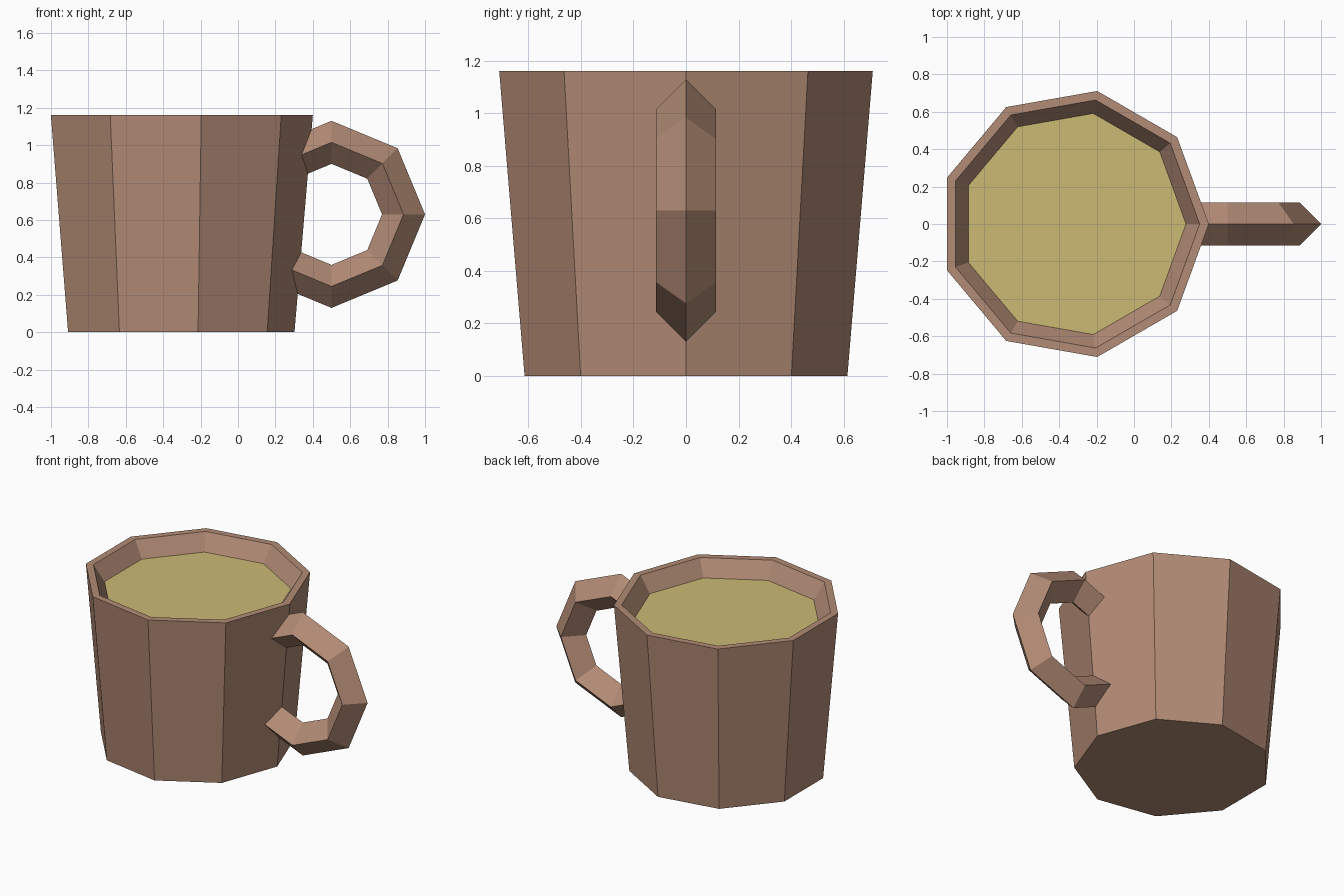
import bpy
import bmesh
from math import cos, sin, radians, tau

cube = bpy.data.objects.get("Cube")
if cube:
    bpy.data.objects.remove(cube, do_unlink=True)

SIDES = 9
MUG_X = -0.322
LIQUID_Z, LIQUID_R = 1.05, 0.60


def make_material(name, rgb):
    mat = bpy.data.materials.new(name)
    mat.use_nodes = True
    mat.diffuse_color = (*rgb, 1)
    bsdf = mat.node_tree.nodes["Principled BSDF"]
    bsdf.inputs["Base Color"].default_value = (*rgb, 1)
    bsdf.inputs["Roughness"].default_value = 0.9
    return mat


def loft(name, rings, mat):
    """Skin a list of point rings with quads and cap both ends."""
    bm = bmesh.new()
    loops = [[bm.verts.new(p) for p in ring] for ring in rings]
    count = len(loops[0])
    for a, b in zip(loops, loops[1:]):
        for i in range(count):
            j = (i + 1) % count
            bm.faces.new((a[i], a[j], b[j], b[i]))
    bm.faces.new(loops[0][::-1])
    if len(loops) > 1:
        bm.faces.new(loops[-1])
        bmesh.ops.recalc_face_normals(bm, faces=bm.faces)
    elif bm.faces[:][0].normal.z < 0 or len(loops) == 1:
        bmesh.ops.reverse_faces(bm, faces=bm.faces[:])
    mesh = bpy.data.meshes.new(name)
    bm.to_mesh(mesh)
    bm.free()
    mesh.materials.append(mat)
    obj = bpy.data.objects.new(name, mesh)
    bpy.context.collection.objects.link(obj)
    return obj


def mug_ring(radius, z):
    angles = [tau * i / SIDES for i in range(SIDES)]
    return [(MUG_X + radius * cos(a), radius * sin(a), z) for a in angles]


def handle_ring(angle, major=0.385, minor=0.115):
    """Diamond section of the handle at one angle around its centre."""
    points = []
    for k in range(4):
        r = major + minor * cos(tau * k / 4)
        points.append((0.5 + r * cos(angle), minor * sin(tau * k / 4), 0.63 + r * sin(angle)))
    return points


clay = make_material("brown clay", (0.445, 0.258, 0.178))
drink = make_material("pale yellow drink", (0.597, 0.491, 0.174))

# Mug wall: outside, rim, inside and floor
profile = [(0.624, 0), (0.722, 1.16), (0.673, 1.16), (LIQUID_R, LIQUID_Z), (0.55, 0.08)]
loft("mug_body", [mug_ring(r, z) for r, z in profile], clay)

# Drink surface
loft("drink_surface", [mug_ring(LIQUID_R, LIQUID_Z)], drink)

# Handle: open octagon whose ends sink into the mug wall
loft("handle", [handle_ring(radians(a)) for a in range(-135, 136, 45)], clay)
